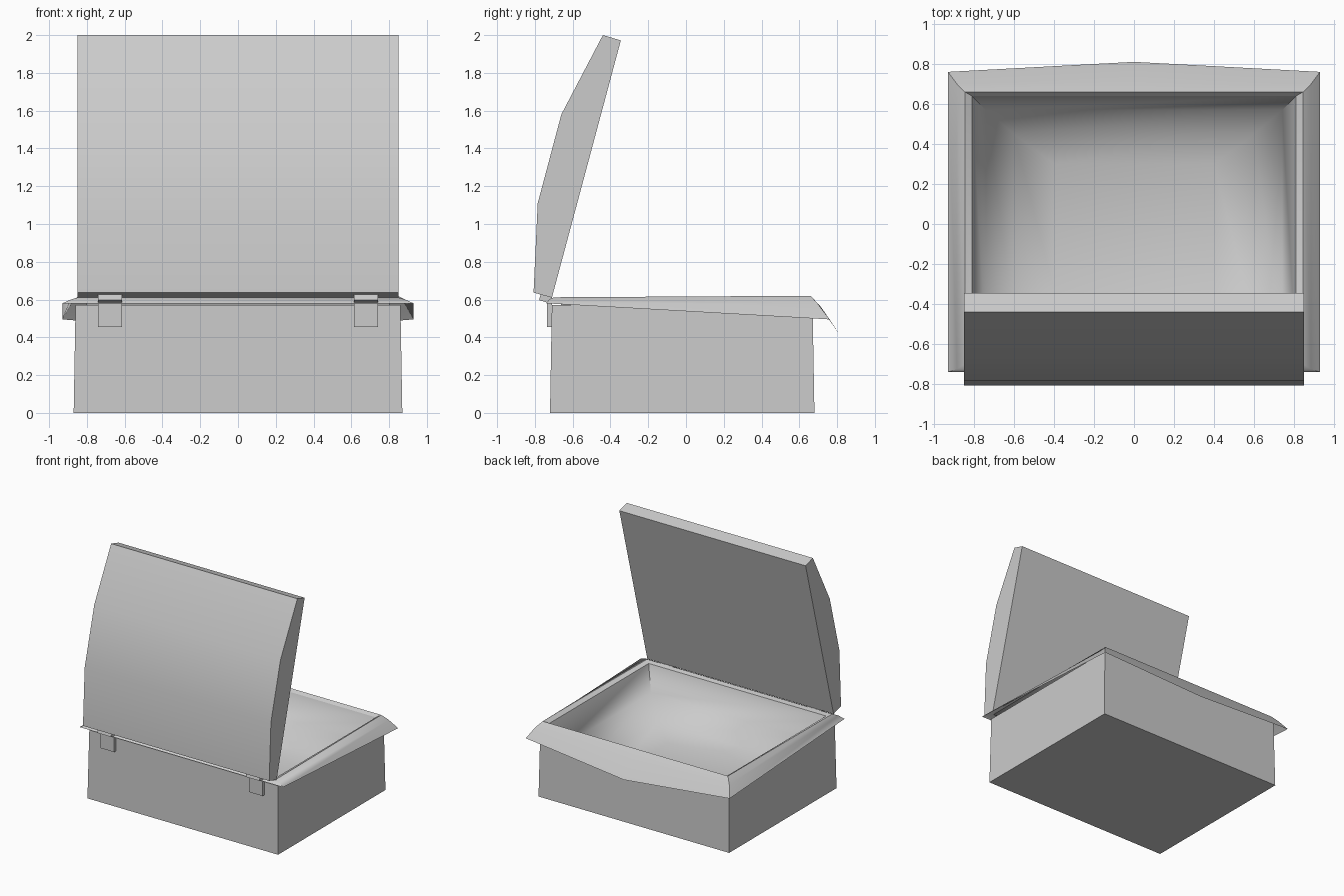
import bpy, math

if "Cube" in bpy.data.objects:
    bpy.data.objects.remove(bpy.data.objects["Cube"], do_unlink=True)

grey = bpy.data.materials.new("mid_grey")
grey.use_nodes = True
colour = (0.6, 0.6, 0.6, 1)
grey.diffuse_color = colour
grey.node_tree.nodes["Principled BSDF"].inputs["Base Color"].default_value = colour


def make(name, verts, faces, angle=None):
    mesh = bpy.data.meshes.new(name)
    mesh.from_pydata(verts, [], faces)
    mesh.materials.append(grey)
    obj = bpy.data.objects.new(name, mesh)
    bpy.context.collection.objects.link(obj)
    if angle:
        bpy.ops.object.select_all(action="DESELECT")
        obj.select_set(True)
        bpy.context.view_layer.objects.active = obj
        bpy.ops.object.shade_smooth_by_angle(angle=math.radians(angle))
    return obj


def bridge(loops, cap_first=False, cap_last=False):
    """Join equal closed loops, each counter-clockwise, from lower/outer to upper/inner."""
    n = len(loops[0])
    faces = [(r * n + i, r * n + (i + 1) % n, (r + 1) * n + (i + 1) % n, (r + 1) * n + i)
             for r in range(len(loops) - 1) for i in range(n)]
    if cap_first:
        faces.append(tuple(reversed(range(n))))
    if cap_last:
        faces.append(tuple(range((len(loops) - 1) * n, len(loops) * n)))
    return [p for loop in loops for p in loop], faces


def rect(x, y0, y1, z):
    return [(-x, y0, z), (x, y0, z), (x, y1, z), (-x, y1, z)]


def rim_loop(x, y0, z0, y1, z1, ym, zm):
    """Front corners, back corners and the bowed middle of the back edge."""
    return [(-x, y0, z0), (x, y0, z0), (x, y1, z1), (0, ym, zm), (-x, y1, z1)]


def extrude_x(name, profile, x0, x1, angle=None):
    """Extrude a (y, z) profile, counter-clockwise seen from +x."""
    loops = [[(x, y, z) for y, z in profile] for x in (x0, x1)]
    return make(name, *bridge(loops, True, True), angle)


# Tapered outer box
make("box_body", *bridge([rect(0.87, -0.72, 0.68, 0),
                          rect(0.86, -0.71, 0.67, 0.57)], cap_first=True))

# Overhanging rim with a drooping, bowed back edge
make("rim", *bridge([
    rim_loop(0.93, -0.74, 0.58, 0.76, 0.495, 0.81, 0.42),
    rim_loop(0.885, -0.725, 0.6, 0.7, 0.575, 0.715, 0.56),
    rim_loop(0.845, -0.7, 0.612, 0.66, 0.62, 0.66, 0.62),
    rim_loop(0.81, -0.67, 0.598, 0.64, 0.598, 0.64, 0.598),
]), 50)

# Hollow basin inside the rim
make("basin", *bridge([
    rect(0.81, -0.67, 0.64, 0.598),
    rect(0.74, -0.6, 0.57, 0.4),
    rect(0.6, -0.48, 0.45, 0.24),
    rect(0.4, -0.33, 0.3, 0.18),
], cap_last=True), 80)

# Open lid, curved on the outside and flat inside
extrude_x("lid", [(-0.71, 0.61), (-0.345, 1.972), (-0.44, 2.0), (-0.66, 1.58),
                  (-0.785, 1.11), (-0.807, 0.637)], -0.85, 0.85, 35)

# Pair of hinges, each a plate and a tilted leaf
for side, label in ((-1, "right"), (1, "left")):
    x0, x1 = sorted((side * 0.615, side * 0.74))
    extrude_x("hinge_plate_" + label, [(-0.735, 0.455), (-0.71, 0.455),
                                       (-0.71, 0.6), (-0.735, 0.6)], x0, x1)
    extrude_x("hinge_leaf_" + label, [(-0.778, 0.597), (-0.715, 0.578),
                                      (-0.705, 0.608), (-0.768, 0.632)], x0, x1)
